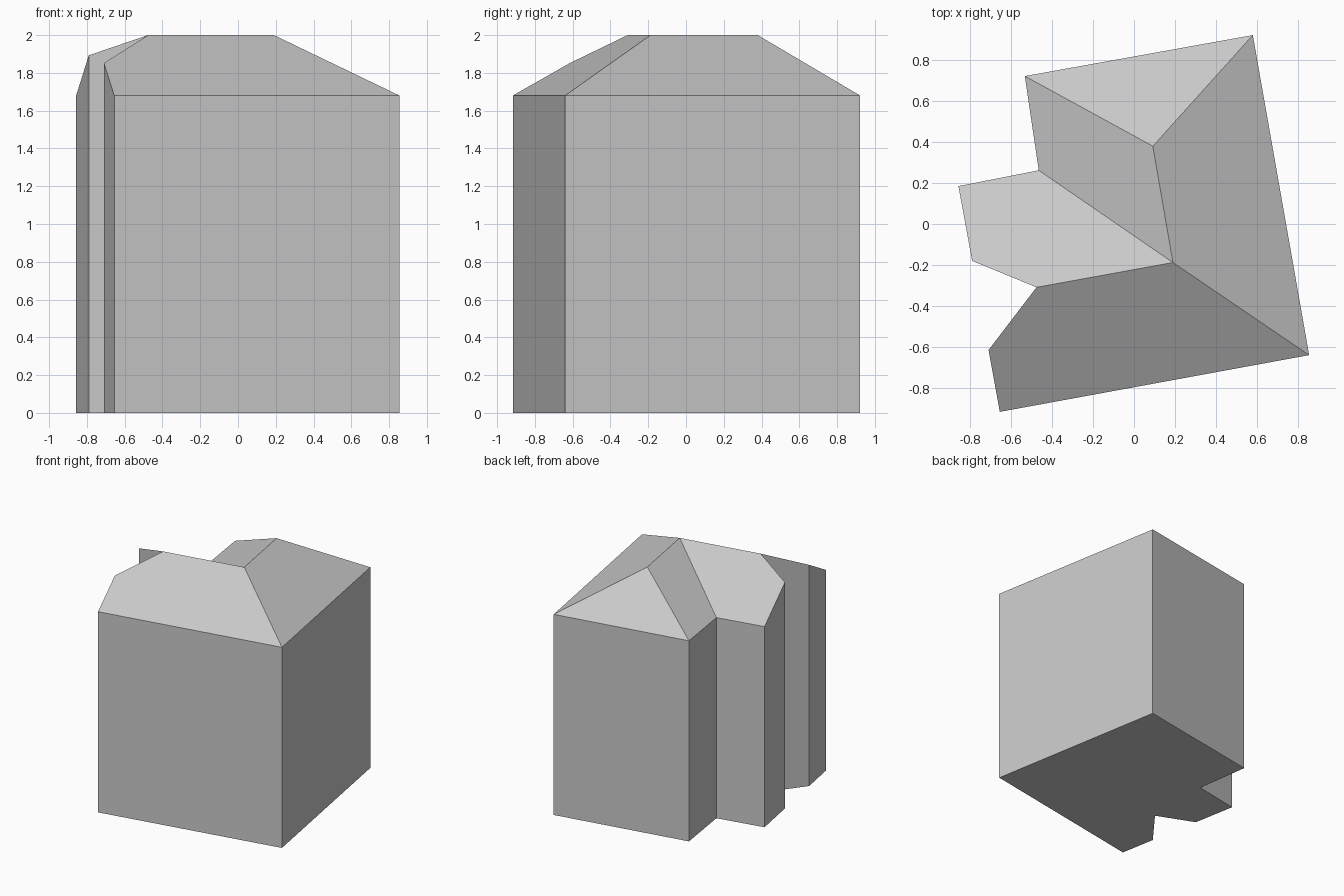
import bpy
import bmesh

cube = bpy.data.objects.get("Cube")
if cube:
    bpy.data.objects.remove(cube, do_unlink=True)

EAVE, RIDGE = 1.68, 2.0

# One plain grey for walls and roof
grey = bpy.data.materials.new("plain_grey")
grey.use_nodes = True
colour = (0.58, 0.58, 0.58, 1)
grey.diffuse_color = colour
grey.node_tree.nodes["Principled BSDF"].inputs["Base Color"].default_value = colour

# Wall corners, anticlockwise from the front: x, y, height of the wall top
corners = {
    "front_right": (-0.655, -0.917, EAVE),
    "front_left": (0.855, -0.64, EAVE),
    "back_left": (0.58, 0.922, EAVE),
    "back_right": (-0.533, 0.722, EAVE),
    "inner": (-0.465, 0.262, EAVE),
    "wing_back": (-0.857, 0.185, EAVE),
    "wing_front": (-0.79, -0.18, 1.893),
    "notch": (-0.476, -0.309, RIDGE),
    "wing_end": (-0.71, -0.615, 1.852),
}
ridge = {"ridge_front": (0.19, -0.188, RIDGE), "ridge_back": (0.092, 0.38, RIDGE)}

# Roof slopes, each named by the points around it
slopes = [
    ("front_right", "front_left", "ridge_front", "notch", "wing_end"),
    ("front_left", "back_left", "ridge_back", "ridge_front"),
    ("back_left", "back_right", "ridge_back"),
    ("back_right", "inner", "ridge_front", "ridge_back"),
    ("inner", "wing_back", "wing_front", "notch", "ridge_front"),
]

bm = bmesh.new()
top = {name: bm.verts.new(p) for name, p in {**corners, **ridge}.items()}
base = [bm.verts.new((x, y, 0)) for x, y, _ in corners.values()]

# Floor
bm.faces.new(base[::-1])

# Walls
names = list(corners)
for i, name in enumerate(names):
    j = (i + 1) % len(names)
    bm.faces.new((base[i], base[j], top[names[j]], top[name]))

# Roof
for slope in slopes:
    bm.faces.new([top[n] for n in slope])

bmesh.ops.recalc_face_normals(bm, faces=bm.faces)
mesh = bpy.data.meshes.new("building")
bm.to_mesh(mesh)
bm.free()
mesh.materials.append(grey)
building = bpy.data.objects.new("building", mesh)
bpy.context.collection.objects.link(building)
